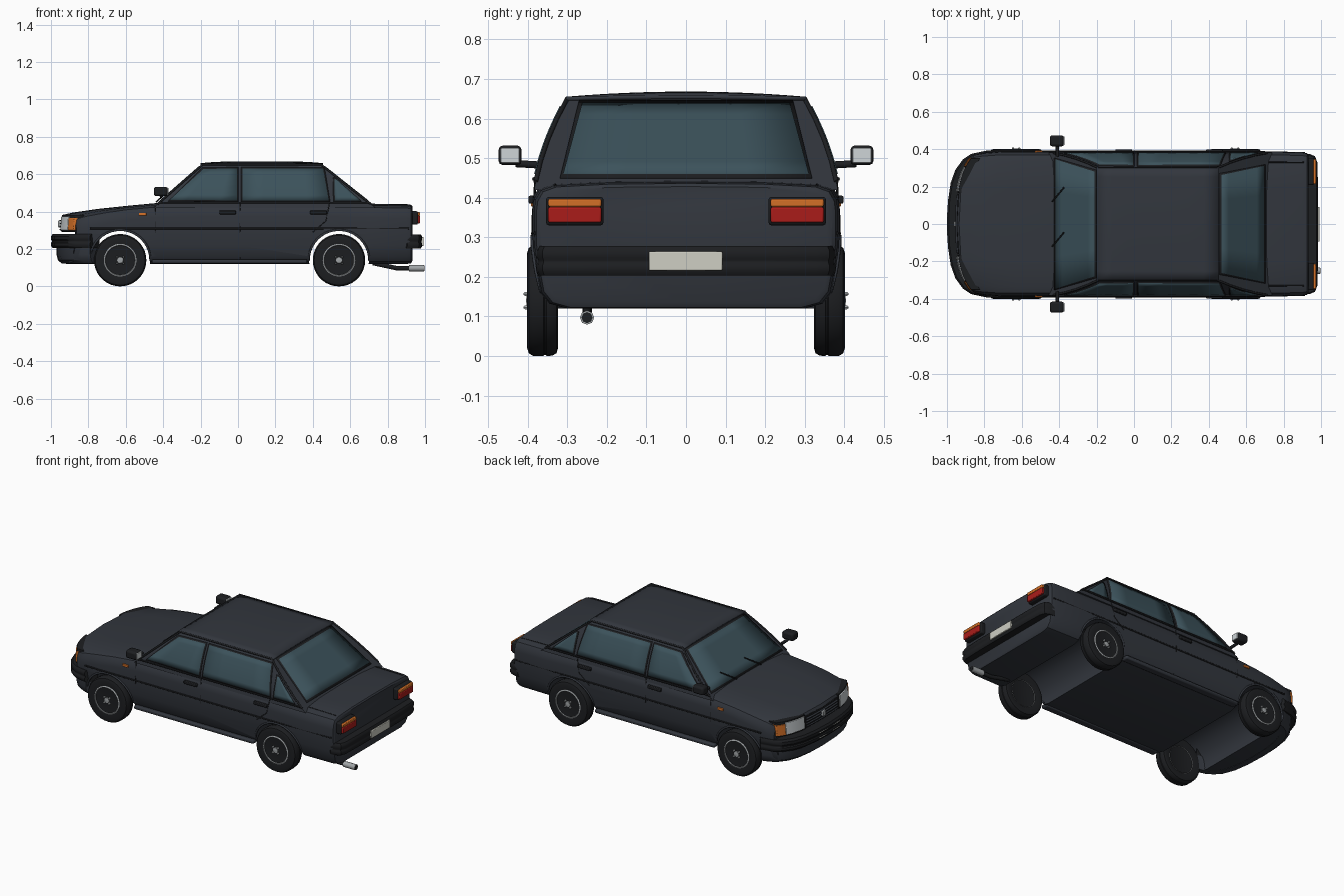
import bpy, bmesh, math
from mathutils import Vector

if "Cube" in bpy.data.objects:
    bpy.data.objects.remove(bpy.data.objects["Cube"])

def material(name, rgb):
    m = bpy.data.materials.new(name)
    m.diffuse_color = (*rgb, 1)
    m.use_nodes = True
    m.node_tree.nodes["Principled BSDF"].inputs["Base Color"].default_value = m.diffuse_color
    return m

PAINT = material("paint", (0.032, 0.037, 0.047))
BLACK = material("rubber", (0.012, 0.013, 0.015))
GLASS = material("glass", (0.045, 0.085, 0.105))
METAL = material("metal", (0.36, 0.38, 0.39))
LENS = material("clear_lens", (0.62, 0.66, 0.68))
RED = material("red_lens", (0.40, 0.012, 0.01))
AMBER = material("amber_lens", (0.65, 0.16, 0.02))
PLATE = material("plate", (0.62, 0.62, 0.55))

def finish(ob, mat, mirror=False, bevel=0, solid=0):
    ob.data.materials.append(mat)
    if solid:
        m = ob.modifiers.new("solid", 'SOLIDIFY')
        m.thickness, m.offset = solid, 0
    if bevel:
        m = ob.modifiers.new("bevel", 'BEVEL')
        m.width, m.segments = bevel, 2
    if mirror:
        m = ob.modifiers.new("mirror", 'MIRROR')
        m.use_axis = (False, True, False)
    return ob

def smooth(ob, deg=35):
    bpy.ops.object.select_all(action='DESELECT')
    ob.select_set(True)
    bpy.context.view_layer.objects.active = ob
    bpy.ops.object.shade_smooth_by_angle(angle=math.radians(deg))

def loft(name, rows, mat, closed=True, cap=True, **kw):
    bm = bmesh.new()
    vs = [[bm.verts.new(p) for p in r] for r in rows]
    n = len(rows[0])
    for a, b in zip(vs, vs[1:]):
        for i in range(n if closed else n - 1):
            j = (i + 1) % n
            bm.faces.new((a[i], a[j], b[j], b[i]))
    if closed and cap:
        bm.faces.new(vs[0])
        bm.faces.new(vs[-1])
    bmesh.ops.recalc_face_normals(bm, faces=bm.faces)
    me = bpy.data.meshes.new(name)
    bm.to_mesh(me)
    bm.free()
    ob = bpy.data.objects.new(name, me)
    bpy.context.collection.objects.link(ob)
    finish(ob, mat, **kw)
    smooth(ob)
    return ob

def box(name, lo, hi, mat, **kw):
    (a, b, c), (d, e, f) = lo, hi
    return loft(name, [[(x, b, c), (x, e, c), (x, e, f), (x, b, f)] for x in (a, d)], mat, **kw)

def revolve(name, prof, cx, cy, cz, mat, n=36, **kw):
    rows = [[(cx + r * math.cos(2 * math.pi * k / n), cy + y, cz + r * math.sin(2 * math.pi * k / n))
             for k in range(n)] for r, y in prof]
    return loft(name, rows, mat, **kw)

def tube(name, pts, r, mat, mirror=False):
    cu = bpy.data.curves.new(name, 'CURVE')
    cu.dimensions, cu.bevel_depth, cu.bevel_resolution, cu.use_fill_caps = '3D', r, 2, True
    sp = cu.splines.new('POLY')
    sp.points.add(len(pts) - 1)
    for q, p in zip(sp.points, pts):
        q.co = (*p, 1)
    ob = bpy.data.objects.new(name, cu)
    bpy.context.collection.objects.link(ob)
    return finish(ob, mat, mirror)

def bow(y):  # plan curvature of the nose
    r = abs(y) / 0.37
    return 0.07 * r ** 4 + 0.02 * r * r

def side_y(z):  # half width of the body side at a height
    t = [(.12, .30), (.15, .362), (.22, .379), (.28, .387), (.36, .388), (.40, .385), (.45, .38)]
    for (a, p), (b, q) in zip(t, t[1:]):
        if z <= b:
            return p + (q - p) * (z - a) / (b - a)
    return .38

# Lower body, lofted nose to tail
rows = []
for x, s, zt, zb in [(-.945, .93, .368, .14), (-.935, .96, .383, .125), (-.88, .98, .395, .12), (-.75, 1, .414, .12),
                     (-.6, 1, .430, .12), (-.43, 1, .446, .12), (0, 1, .45, .12), (.45, 1, .45, .12),
                     (.71, 1, .442, .12), (.9, .99, .44, .12), (.925, .975, .436, .123), (.932, .95, .428, .135)]:
    half = [(0, zb), (.30, zb), (.345, zb + .012), (.368, zb + .04), (.379, .22), (.387, .28), (.388, zt - .075),
            (.384, zt - .045), (.37, zt - .021), (.335, zt - .009), (.2, zt - .002), (0, zt)]
    ring = half + [(-y, z) for y, z in half[-2:0:-1]]
    f = min(1, max(0, (-.6 - x) / .345))
    rows.append([(x + f * bow(y * s), y * s, z) for y, z in ring])
body = loft("body_shell", rows, PAINT)

# Wheel arch openings and lips
for wx in (-.63, .54):
    cut = revolve("arch_cutter", [(.16, -.6), (.16, .6)], wx, 0, .14, PAINT, n=48)
    cut.hide_render = True
    m = body.modifiers.new("arch", 'BOOLEAN')
    m.operation, m.object, m.solver = 'DIFFERENCE', cut, 'EXACT'
    bpy.context.view_layer.objects.active = body
    bpy.ops.object.modifier_apply(modifier=m.name)
    bpy.data.objects.remove(cut)
    arc = [math.radians(a) for a in range(0, 181, 9)]
    tube("arch_lip", [(wx + .162 * math.cos(a), side_y(.14 + .162 * math.sin(a)), .14 + .162 * math.sin(a))
                      for a in arc], .006, PAINT, True)
smooth(body)

# Cabin and crowned roof
def cab(t):  # front x, rear x, half width, z
    return -.43 + .24 * t, .71 - .265 * t, .38 - .08 * t + .04 * t * (1 - t), .44 + .21 * t

rows = []
for t in (-.1, 0, .2, .4, .6, .8, 1):
    f, r, y, z = cab(t)
    rows.append([(f, -y, z), (f, y, z), (r, y, z), (r, -y, z)])
loft("cabin", rows, PAINT)
loft("roof", [[(-.2 + .655 * u / 8, .303 * v / 6, .65 + .013 * (1 - (v / 6) ** 2) * (1 - (u / 4 - 1) ** 4) ** .5
               if 0 < u < 8 else .65 + .004 * (1 - (v / 6) ** 2)) for v in range(-6, 7)] for u in range(9)],
     PAINT, closed=False, solid=.01)

def blend(q, u, v):
    a, b, c, d = map(Vector, q)
    return (a * (1 - u) + b * u) * (1 - v) + (d * (1 - u) + c * u) * v

def grown(q, g):
    c = blend(q, .5, .5)
    return [Vector(p) + Vector([g * (1 if d > 0 else -1) for d in Vector(p) - c]) for p in q]

def window(name, quad, place, mirror):
    for n, q, s, mat in (("_seal", grown(quad, .008), .010, BLACK), ("", quad, .015, GLASS)):
        loft(name + n, [[place(blend(q, u / 4, v / 6)) for u in range(5)] for v in range(7)],
             mat, closed=False, solid=s, mirror=mirror)

# Side windows in (x, z), end windows in (y, height above belt)
def on_side(p):
    return (p.x, cab((p.y - .44) / .21)[2], p.y)

def on_end(k):
    return lambda p: (cab(p.y / .21)[k], p.x, .44 + p.y)

window("front_door_window", [(-.365, .462), (-.005, .458), (-.005, .628), (-.185, .624)], on_side, True)
window("rear_door_window", [(.025, .458), (.485, .458), (.455, .626), (.025, .628)], on_side, True)
window("quarter_window", [(.518, .458), (.655, .458), (.525, .572), (.515, .572)], on_side, True)
window("windshield", [(-.345, .014), (.345, .014), (.28, .195), (-.28, .195)], on_end(0), False)
window("rear_window", [(-.31, .016), (.31, .016), (.262, .195), (-.262, .195)], on_end(1), False)

# Pillar and gutter trim, wipers
tube("roof_gutter", [(cab(t)[0], cab(t)[2], cab(t)[3]) for t in (0, .25, .5, .75, 1)] +
     [(cab(t)[1], cab(t)[2], cab(t)[3]) for t in (1, .75, .5, .25, 0)], .006, BLACK, True)
for y in (-.12, .12):
    tube("wiper", [(cab(t)[0] - .012, y + d, cab(t)[3] + .008) for t, d in ((.02, 0), (.28, .075))], .004, BLACK)

# Belt moulding, door seams, handles, side indicators
for a, b in ((-.79, -.50), (-.50, .40), (.40, .915)):
    tube("side_moulding", [(a, .387, .31), (b, .387 if b < .9 else .380, .31)], .005, BLACK, True)
tube("belt_trim", [(-.42, .384, .447), (.70, .384, .447)], .005, BLACK, True)
for pts in ([(-.44, .43), (-.44, .3), (-.43, .16)], [(.01, .45), (.01, .3), (.01, .15)],
            [(.49, .45), (.47, .35), (.4, .29)]):
    tube("door_seam", [(x, side_y(z), z) for x, z in pts], .0025, BLACK, True)
for x in (-.1, .385):
    box("door_handle", (x, .38, .385), (x + .09, .398, .405), BLACK, bevel=.004, mirror=True)
box("side_indicator", (-.53, .375, .378), (-.49, .392, .393), AMBER, bevel=.003, mirror=True)
box("sill", (-.46, .33, .122), (.37, .378, .145), PAINT, bevel=.008, mirror=True)

# Door mirrors
box("mirror_housing", (-.45, .415, .482), (-.375, .474, .532), BLACK, bevel=.012, mirror=True)
box("mirror_glass", (-.38, .421, .488), (-.372, .468, .526), LENS, bevel=.002, mirror=True)
tube("mirror_arm", [(-.41, .36, .482), (-.41, .43, .486)], .009, BLACK, True)

# Bumpers swept along plan curves
def sweep(name, half, depth, section, mat):
    path = [(x, -y) for x, y in half[:0:-1]] + half
    cx = -.6 if half[0][0] < 0 else .6
    rows = []
    for x, y in path:
        d = Vector((cx - x, -y * .6)).normalized() * depth
        rows.append([(x + d.x * i, y + d.y * i, z) for i, z in section])
    return loft(name, rows, mat)

sec = [(1, .205), (.12, .205), (0, .217), (0, .232), (.06, .238), (.06, .244), (0, .25), (0, .268), (.12, .28), (1, .28)]
nose = [(-1, 0), (-.995, .12), (-.98, .22), (-.955, .29), (-.915, .345), (-.87, .375), (-.79, .392)]
tail = [(.985, 0), (.984, .2), (.98, .33), (.968, .362), (.94, .374), (.905, .378)]
sweep("front_bumper", nose, .08, sec, BLACK)
sweep("rear_bumper", tail, .07, [(i, z - .002) for i, z in sec], BLACK)
sweep("front_valance", [(x + .03 * (x < -.8), y * .97) for x, y in nose], .07,
      [(1, .12), (.4, .122), (.1, .14), (0, .17), (0, .21), (1, .21)], PAINT)

# Nose parts that follow the bow
def bowed(name, x, d, y0, y1, z0, z1, mat, mirror=False):
    return loft(name, [[(x + bow(y) + a, y, z) for a, z in ((0, z0), (d, z0), (d + .005, z1), (.005, z1))]
                       for y in [y0 + (y1 - y0) * k / 8 for k in range(9)]], mat, bevel=.002, mirror=mirror)

bowed("headlight_housing", -.952, .05, .165, .352, .292, .382, BLACK, True)
bowed("headlight", -.958, .05, .175, .305, .30, .374, LENS, True)
bowed("front_indicator", -.958, .05, .308, .354, .30, .366, AMBER, True)
bowed("grille", -.950, .03, -.16, .16, .295, .368, BLACK)
for k in range(4):
    bowed("grille_slat", -.956, .02, -.155, .155, .302 + .016 * k, .308 + .016 * k, PAINT)
box("grille_centre", (-.962, -.014, .315), (-.94, .014, .352), METAL, bevel=.004)
for z in (.222, .254):
    bowed("bumper_slat", -1.0, .03, -.1, .1, z, z + .008, PLATE)

# Tail lights, plate, trunk seam, exhaust
box("tail_light_housing", (.92, .208, .33), (.962, .354, .402), BLACK, bevel=.008, mirror=True)
box("tail_lens", (.95, .214, .337), (.974, .348, .376), RED, bevel=.004, mirror=True)
box("rear_indicator", (.95, .214, .377), (.974, .348, .397), AMBER, bevel=.004, mirror=True)
box("licence_plate", (.97, -.094, .216), (.993, .092, .264), PLATE, bevel=.003)
tube("trunk_seam", [(.72, .33, .433), (.91, .33, .43)], .003, BLACK, True)
tube("exhaust_pipe", [(.72, -.25, .125), (.85, -.25, .097), (.93, -.25, .097)], .012, BLACK)
tube("exhaust_tip", [(.915, -.25, .097), (.995, -.25, .097)], .018, METAL)
tube("exhaust_bore", [(.99, -.25, .097), (.997, -.25, .097)], .014, BLACK)

# Wheels, each mirrored across the car
for wx in (-.63, .54):
    c = (wx, 0, .14)
    revolve("tyre", [(.084, .335), (.118, .323), (.133, .327), (.139, .338), (.14, .352), (.137, .354), (.137, .358),
                     (.14, .36), (.14, .386), (.133, .397), (.118, .402), (.084, .396)], *c, BLACK, mirror=True)
    revolve("rim", [(.002, .352), (.07, .352), (.085, .333), (.087, .398), (.081, .401), (.075, .388), (.05, .391),
                    (.034, .396), (.03, .389), (.018, .391), (.016, .402), (.002, .404)], *c, METAL, mirror=True)
    for k in range(10):
        a = k * math.pi / 5
        revolve("rim_hole", [(.009, .38), (.009, .3925)], wx + .06 * math.cos(a), 0, .14 + .06 * math.sin(a),
                BLACK, n=10, mirror=True)
    for k in range(4):
        a = math.pi / 4 + k * math.pi / 2
        revolve("wheel_nut", [(.006, .385), (.006, .406), (.003, .41)], wx + .024 * math.cos(a), 0,
                .14 + .024 * math.sin(a), METAL, n=6, mirror=True)
